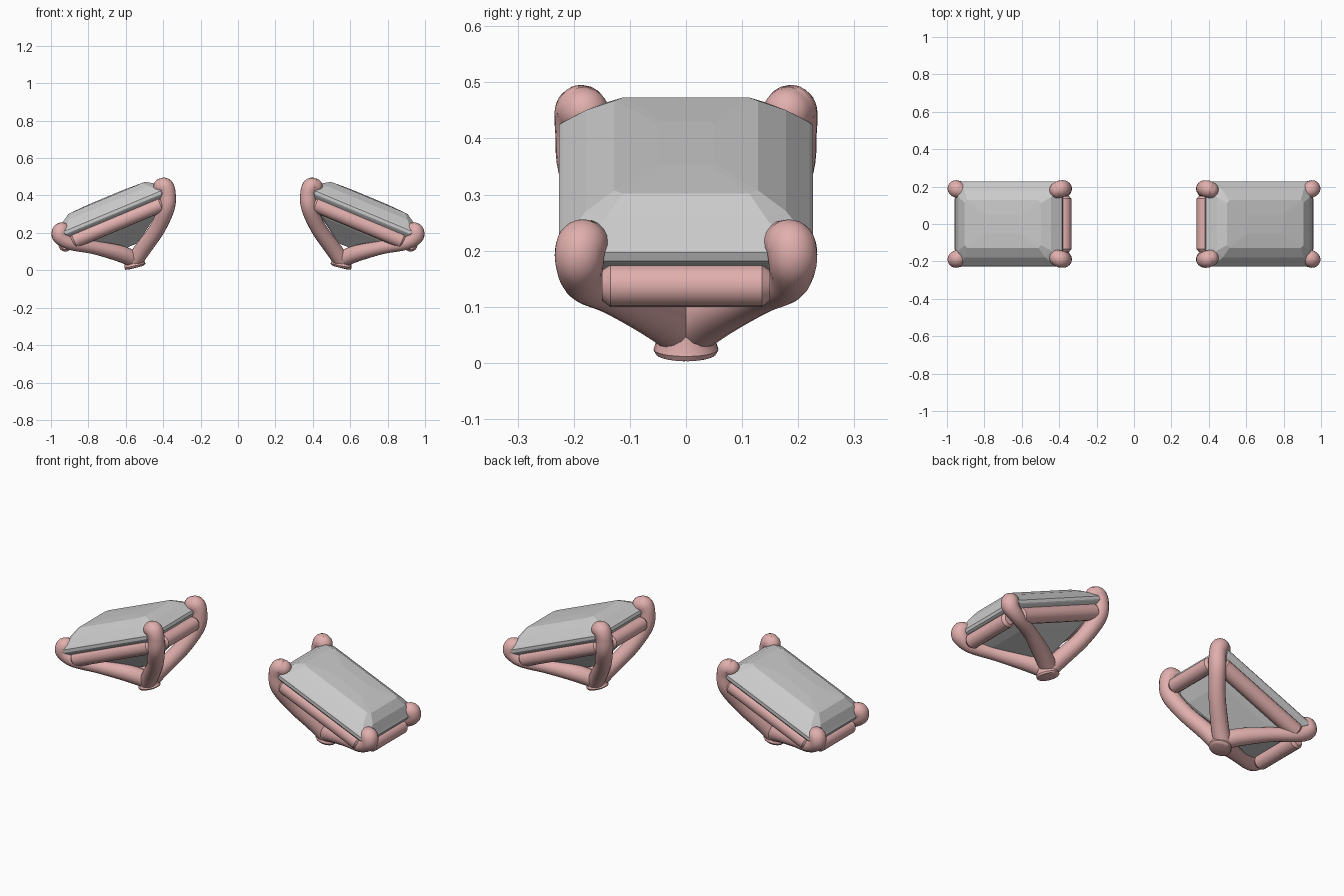
import bpy, bmesh, math
from mathutils import Vector

if "Cube" in bpy.data.objects:
    bpy.data.objects.remove(bpy.data.objects["Cube"])

pink = bpy.data.materials.new("rose_metal")
pink.diffuse_color = (0.75, 0.43, 0.42, 1)
pink.use_nodes = True
pink.node_tree.nodes["Principled BSDF"].inputs["Base Color"].default_value = pink.diffuse_color

# Tilted stone frame: u runs downhill, n is the stone's normal
TILT = math.radians(22.7)
CENTRE = Vector((0.668, 0, 0.307))
U = Vector((math.cos(TILT), 0, -math.sin(TILT)))
N = Vector((math.sin(TILT), 0, math.cos(TILT)))


def local(u, v, w):
    return CENTRE + U * u + Vector((0, v, 0)) + N * w


def flip(p, sx, sy=1):
    return Vector((p[0] * sx, p[1] * sy, p[2]))


def finish(bm, name, material=None, angle=None):
    bmesh.ops.recalc_face_normals(bm, faces=bm.faces)
    mesh = bpy.data.meshes.new(name)
    bm.to_mesh(mesh)
    bm.free()
    ob = bpy.data.objects.new(name, mesh)
    bpy.context.collection.objects.link(ob)
    if material:
        mesh.materials.append(material)
    if angle:
        bpy.context.view_layer.objects.active = ob
        ob.select_set(True)
        bpy.ops.object.shade_smooth_by_angle(angle=math.radians(angle))
        ob.select_set(False)
    return ob


def loft(rings, name, material=None, angle=None):
    bm = bmesh.new()
    vs = [[bm.verts.new(p) for p in ring] for ring in rings]
    for a, b in zip(vs, vs[1:]):
        for i in range(len(a)):
            j = (i + 1) % len(a)
            bm.faces.new((a[i], a[j], b[j], b[i]))
    bm.faces.new(vs[0])
    bm.faces.new(vs[-1])
    return finish(bm, name, material, angle)


def spline(pts, steps=6):
    # Catmull-Rom through (x, y, z, radius) points
    p = [Vector(q) for q in pts]
    p = [2 * p[0] - p[1]] + p + [2 * p[-1] - p[-2]]
    out = []
    for i in range(1, len(p) - 2):
        a, b, c, d = p[i - 1:i + 3]
        for k in range(steps):
            t = k / steps
            out.append(0.5 * (2 * b + (c - a) * t + (2 * a - 5 * b + 4 * c - d) * t * t
                              + (3 * b - a - 3 * c + d) * t ** 3))
    return out + [p[-2]]


def tube(path, name, angle=45, round_tip=False, sides=18):
    pts = [Vector(q[:3]) for q in path]
    rad = [q[3] for q in path]
    if round_tip:
        d, r, end = (pts[-1] - pts[-2]).normalized(), rad[-1], pts[-1]
        for k in range(1, 6):
            a = k * math.radians(17)
            pts.append(end + d * r * math.sin(a))
            rad.append(r * math.cos(a))
    rings, side = [], None
    for i, p in enumerate(pts):
        t = (pts[min(i + 1, len(pts) - 1)] - pts[max(i - 1, 0)]).normalized()
        if side is None:
            side = t.orthogonal()
        side = (side - t * side.dot(t)).normalized()
        up = t.cross(side)
        rings.append([p + (side * math.cos(a) + up * math.sin(a)) * rad[i]
                      for a in (2 * math.pi * k / sides for k in range(sides))])
    return loft(rings, name, pink, angle)


# Cut stone levels: half length, half width, corner cut, height
STONE = [(0.06, 0.012, 0.004, -0.2), (0.2, 0.13, 0.02, -0.105), (0.305, 0.222, 0.03, -0.012),
         (0.31, 0.226, 0.03, -0.006), (0.31, 0.226, 0.03, 0.01), (0.302, 0.22, 0.03, 0.018),
         (0.268, 0.178, 0.035, 0.058), (0.222, 0.128, 0.015, 0.087), (0.1, 0.05, 0.01, 0.092)]
UPPER_CLAW = [(0.555, 0.012, 0.05, 0.044), (0.505, 0.05, 0.12, 0.044), (0.43, 0.12, 0.225, 0.042),
              (0.382, 0.18, 0.335, 0.044), (0.376, 0.19, 0.41, 0.043), (0.39, 0.188, 0.447, 0.046),
              (0.408, 0.182, 0.448, 0.044)]
LOWER_CLAW = [(0.555, 0.012, 0.06, 0.044), (0.64, 0.06, 0.092, 0.044), (0.77, 0.13, 0.122, 0.036),
              (0.89, 0.18, 0.143, 0.036), (0.947, 0.19, 0.178, 0.043), (0.949, 0.187, 0.208, 0.045),
              (0.933, 0.178, 0.212, 0.043)]


def bar(a, b, r, name, sx):
    # Straight rail with bevelled ends
    a, b = flip(a, sx), flip(b, sx)
    d = (b - a).normalized()
    tube([(*(a + d * o), q) for o, q in ((0, r * 0.7), (0.015, r))]
         + [(*(b - d * o), q) for o, q in ((0.015, r), (0, r * 0.7))], name, 35, sides=16)


for sx, tag in ((1, "right"), (-1, "left")):
    # Gem
    rings = []
    for l, h, c, w in STONE:
        corners = [(l, h - c), (l - c, h), (c - l, h), (-l, h - c),
                   (-l, c - h), (c - l, -h), (l - c, -h), (l, c - h)]
        rings.append([flip(local(u, v, w), sx) for u, v in corners])
    loft(rings, tag + "_stone")

    # Flared foot
    foot = [(0.565, 0, 0.085, 0.04), (0.558, 0, 0.055, 0.05), (0.553, 0, 0.035, 0.054),
            (0.551, 0, 0.024, 0.058), (0.549, 0, 0.017, 0.054), (0.548, 0, 0.013, 0.04)]
    tube([(x * sx, y, z, r) for x, y, z, r in foot], tag + "_foot")

    # Claws and long rails on both sides
    for sy, end in ((-1, "front"), (1, "back")):
        for pts, level in ((UPPER_CLAW, "upper"), (LOWER_CLAW, "lower")):
            path = spline([(x * sx, y * sy, z, r) for x, y, z, r in pts])
            tube(path, f"{tag}_{level}_{end}_claw", round_tip=True)
        bar(local(-0.265, 0.182 * sy, -0.056), local(0.265, 0.182 * sy, -0.056), 0.042,
            f"{tag}_{end}_rail", sx)

    # Short end rails
    for u, level in ((-0.295, "upper"), (0.3, "lower")):
        bar(local(u, -0.15, -0.058), local(u, 0.15, -0.058), 0.038, f"{tag}_{level}_end_rail", sx)
